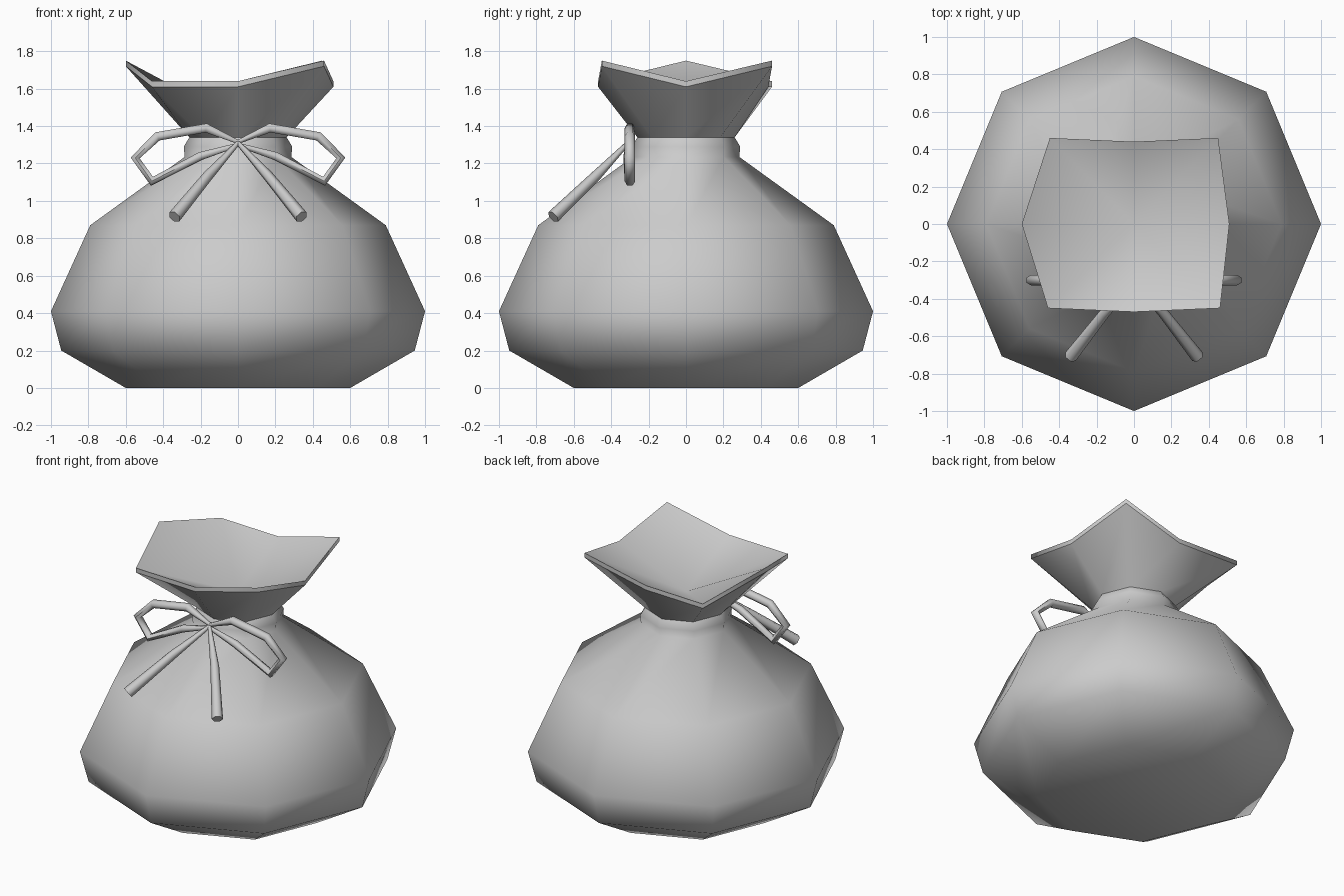
import bpy, bmesh, math

if "Cube" in bpy.data.objects:
    bpy.data.objects.remove(bpy.data.objects["Cube"])

SIDES = 8


def make_object(name, bm):
    bmesh.ops.recalc_face_normals(bm, faces=bm.faces)
    mesh = bpy.data.meshes.new(name)
    bm.to_mesh(mesh)
    bm.free()
    obj = bpy.data.objects.new(name, mesh)
    bpy.context.collection.objects.link(obj)
    return obj


def bridge(bm, a, b):
    for i in range(SIDES):
        j = (i + 1) % SIDES
        bm.faces.new((a[i], a[j], b[j], b[i])).smooth = True


def mark_sharp(bm, ring):
    for i in range(SIDES):
        bm.edges.get((ring[i], ring[(i + 1) % SIDES])).smooth = False


# Sack: octagonal body, tied collar, flared mouth with a sunken top
bm = bmesh.new()
profile = [(0.60, 0), (0.945, 0.20), (1.0, 0.41), (0.79, 0.87),
           (0.285, 1.235), (0.29, 1.29), (0.26, 1.34)]
rings = []
for r, z in profile:
    rings.append([bm.verts.new((r * math.cos(math.tau * i / SIDES),
                                r * math.sin(math.tau * i / SIDES), z))
                  for i in range(SIDES)])
rim = [(0.51, 0, 1.64), (0.45, 0.46, 1.75), (0, 0.44, 1.64), (-0.45, 0.46, 1.64),
       (-0.60, 0, 1.75), (-0.46, -0.45, 1.64), (0, -0.47, 1.64), (0.46, -0.45, 1.75)]
for drop in (0.03, 0):
    rings.append([bm.verts.new((x, y, z - drop)) for x, y, z in rim])
for a, b in zip(rings, rings[1:]):
    bridge(bm, a, b)
bm.faces.new(rings[0][::-1]).smooth = True
centre = bm.verts.new((0, 0, 1.43))
top = rings[-1]
for i in range(SIDES):
    bm.faces.new((top[i], top[(i + 1) % SIDES], centre)).smooth = True
for ring in rings[-3:]:
    mark_sharp(bm, ring)
make_object("sack", bm)


# Bow cords: tapered six-sided tubes along short paths of (x, y, z, radius)
def cord(name, points, side):
    curve = bpy.data.curves.new(name, 'CURVE')
    curve.dimensions = '3D'
    curve.bevel_depth = 1.0
    curve.bevel_resolution = 1
    curve.use_fill_caps = True
    spline = curve.splines.new('POLY')
    spline.points.add(len(points) - 1)
    for p, (x, y, z, r) in zip(spline.points, points):
        p.co = (x * side, y, z, 1)
        p.radius = r
        
    obj = bpy.data.objects.new(name, curve)
    bpy.context.collection.objects.link(obj)
    bpy.ops.object.select_all(action='DESELECT')
    obj.select_set(True)
    bpy.context.view_layer.objects.active = obj
    bpy.ops.object.convert(target='MESH')
    bpy.ops.object.shade_smooth_by_angle(angle=math.radians(65))


loop = [(0, -0.30, 1.315, 0.012), (0.17, -0.30, 1.39, 0.028), (0.43, -0.30, 1.345, 0.028),
        (0.55, -0.30, 1.23, 0.028), (0.46, -0.30, 1.105, 0.028),
        (0.20, -0.31, 1.24, 0.025), (0, -0.31, 1.30, 0.012)]
tail = [(0, -0.31, 1.31, 0.012), (0.16, -0.48, 1.135, 0.028), (0.34, -0.71, 0.915, 0.036)]
for side, label in ((1, "right"), (-1, "left")):
    cord("bow_loop_" + label, loop, side)
    cord("bow_tail_" + label, tail, side)
